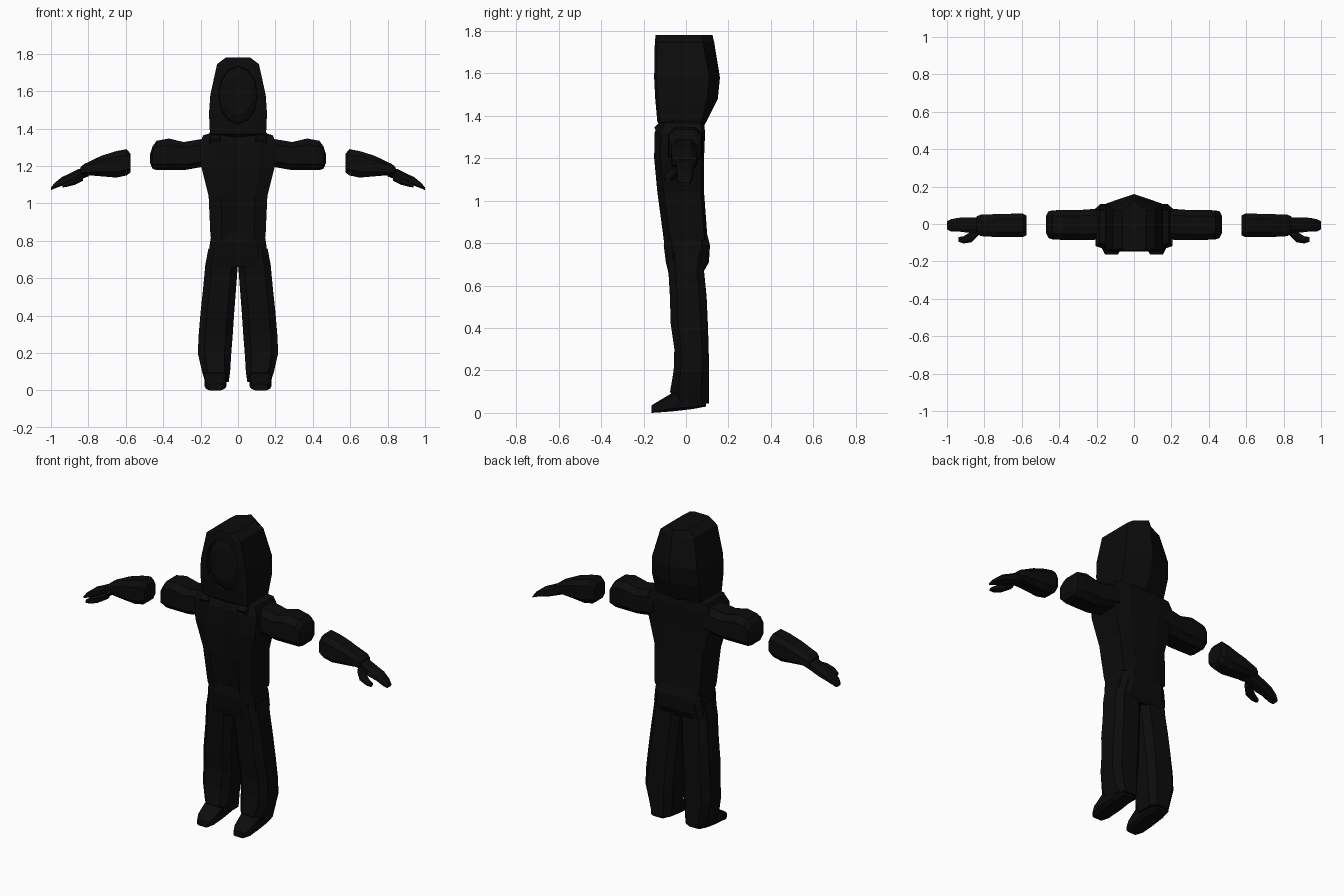
import bpy, bmesh, math

black = bpy.data.materials.new("near_black")
black.diffuse_color = (0.0035, 0.0035, 0.0035, 1)


def loft(name, rings):
    """Skin a stack of equal-length point rings and cap both ends."""
    bm = bmesh.new()
    rows = [[bm.verts.new(p) for p in r] for r in rings]
    n = len(rows[0])
    for a, b in zip(rows, rows[1:]):
        for i in range(n):
            j = (i + 1) % n
            bm.faces.new((a[i], a[j], b[j], b[i]))
    bm.faces.new(rows[0])
    bm.faces.new(rows[-1])
    bmesh.ops.recalc_face_normals(bm, faces=bm.faces)
    me = bpy.data.meshes.new(name)
    bm.to_mesh(me)
    bm.free()
    ob = bpy.data.objects.new(name, me)
    bpy.context.collection.objects.link(ob)
    me.materials.append(black)
    return ob


def both_sides(name, rings):
    """Build a part on the right and its mirror image on the left."""
    for side, s in (("right", 1), ("left", -1)):
        loft(side + "_" + name, [[(s * x, y, z) for x, y, z in r] for r in rings])


def octagon(a0, a1, b0, b1, c=0.25):
    """Chamfered rectangle in two axes."""
    da, db = (a1 - a0) * c, (b1 - b0) * c
    return [(a0 + da, b0), (a1 - da, b0), (a1, b0 + db), (a1, b1 - db),
            (a1 - da, b1), (a0 + da, b1), (a0, b1 - db), (a0, b0 + db)]


def across(rows, c):
    """Rings along x from (x, y0, y1, z0, z1)."""
    return [[(x, y, z) for y, z in octagon(y0, y1, z0, z1, c)] for x, y0, y1, z0, z1 in rows]


def upward(rows, c):
    """Rings along z from (z, x0, x1, y0, y1)."""
    return [[(x, y, z) for x, y in octagon(x0, x1, y0, y1, c)] for z, x0, x1, y0, y1 in rows]


# Hood: flat front, ridge down the middle of the back
hood_rows = [(1.33, .12, -.09, .05, .07), (1.37, .15, -.135, .07, .095),
             (1.48, .155, -.145, .10, .15), (1.58, .148, -.15, .11, .16),
             (1.745, .112, -.147, .08, .133), (1.78, .065, -.143, .07, .125)]
hood = loft("hood", [[(-w, f + .012, z), (-w * .72, f, z), (w * .72, f, z), (w, f + .012, z),
                      (w, s, z), (0, b, z), (-w, s, z)] for z, w, f, s, b in hood_rows])


def oval(y, k=1.0):
    return [(.105 * k * math.cos(a), y, 1.58 + .155 * k * math.sin(a))
            for a in (i * math.tau / 12 for i in range(12))]


# Face opening cut into the hood, with a shallow face inside
cutter = loft("face_cutter", [oval(-.3), oval(-.115)])
cutter.hide_render = True
cutter.hide_viewport = True
cut = hood.modifiers.new("face_opening", 'BOOLEAN')
cut.operation = 'DIFFERENCE'
cut.solver = 'EXACT'
cut.object = cutter
loft("face", [oval(-.10), oval(-.125, .97), oval(-.14, .7)])

# Torso: jacket with a raised chest on each side
torso_rows = [(.815, .145, -.105, .10), (.84, .148, -.108, .10), (1.04, .157, -.135, .085),
              (1.2, .197, -.15, .085), (1.32, .205, -.148, .09), (1.365, .185, -.13, .085),
              (1.385, .11, -.09, .06)]
loft("jacket", [[(0, f + .018, z), (w * .58, f, z), (w, f + .03, z), (w, b - .015, z),
                 (w * .5, b, z), (0, b, z), (-w * .5, b, z), (-w, b - .015, z),
                 (-w, f + .03, z), (-w * .58, f, z)] for z, w, f, b in torso_rows])

# Collar points over the chest
both_sides("collar_point", [[(.09, -.12, 1.29), (.16, -.12, 1.29), (.16, -.05, 1.29), (.09, -.05, 1.29)],
                            [(.095, -.15, 1.345), (.15, -.15, 1.345), (.16, -.05, 1.37), (.09, -.05, 1.39)],
                            [(.115, -.115, 1.38), (.14, -.115, 1.37), (.15, -.06, 1.38), (.10, -.06, 1.4)]])

# Hips
loft("hips", upward([(.66, -.165, .165, -.083, .08), (.71, -.16, .16, -.095, .108),
                     (.79, -.15, .15, -.105, .113), (.85, -.14, .14, -.10, .098)], .18))

# Trouser legs, flared toward the ankle
both_sides("trouser_leg", upward([
    (.045, .05, .175, -.05, .108), (.10, .042, .192, -.075, .108), (.20, .036, .215, -.058, .108),
    (.30, .028, .21, -.055, .107), (.42, .02, .20, -.072, .103), (.55, .01, .186, -.076, .097),
    (.67, .001, .175, -.083, .085), (.76, .001, .158, -.09, .10)], .2))

# Shoes: sole rises slightly toward the heel
shoe_rows = [(-.163, .085, .155, .0, .035), (-.13, .07, .172, .002, .055),
             (-.055, .062, .178, .008, .1), (.03, .065, .175, .018, .1), (.095, .075, .165, .03, .09)]
both_sides("shoe", [[(x, y, z) for x, z in octagon(x0, x1, z0, z1, .15)]
                    for y, x0, x1, z0, z1 in shoe_rows])

# Upper sleeves, ending in a rounded elbow
both_sides("upper_sleeve", across([
    (.16, -.08, .08, 1.20, 1.35), (.22, -.085, .08, 1.19, 1.34), (.29, -.085, .075, 1.178, 1.328),
    (.37, -.085, .075, 1.178, 1.347), (.435, -.083, .073, 1.178, 1.335),
    (.457, -.075, .068, 1.185, 1.305), (.47, -.05, .045, 1.215, 1.265)], .2))

# Detached forearms
both_sides("forearm", across([
    (.575, -.06, .045, 1.165, 1.265), (.595, -.07, .055, 1.15, 1.29), (.65, -.07, .055, 1.138, 1.28),
    (.73, -.07, .053, 1.145, 1.255), (.82, -.065, .05, 1.152, 1.212), (.842, -.05, .04, 1.155, 1.195)], .22))

# Hands with drooping fingers
both_sides("hand", across([
    (.80, -.04, .035, 1.145, 1.19), (.85, -.045, .035, 1.125, 1.185), (.90, -.045, .035, 1.105, 1.16),
    (.94, -.04, .033, 1.095, 1.142), (.98, -.04, .025, 1.08, 1.11), (1.0, -.028, .015, 1.07, 1.085)], .22))

# Thumbs
both_sides("thumb", across([
    (.83, -.06, -.02, 1.12, 1.16), (.87, -.098, -.04, 1.10, 1.145), (.91, -.104, -.065, 1.09, 1.125),
    (.938, -.095, -.07, 1.085, 1.105)], .25))
